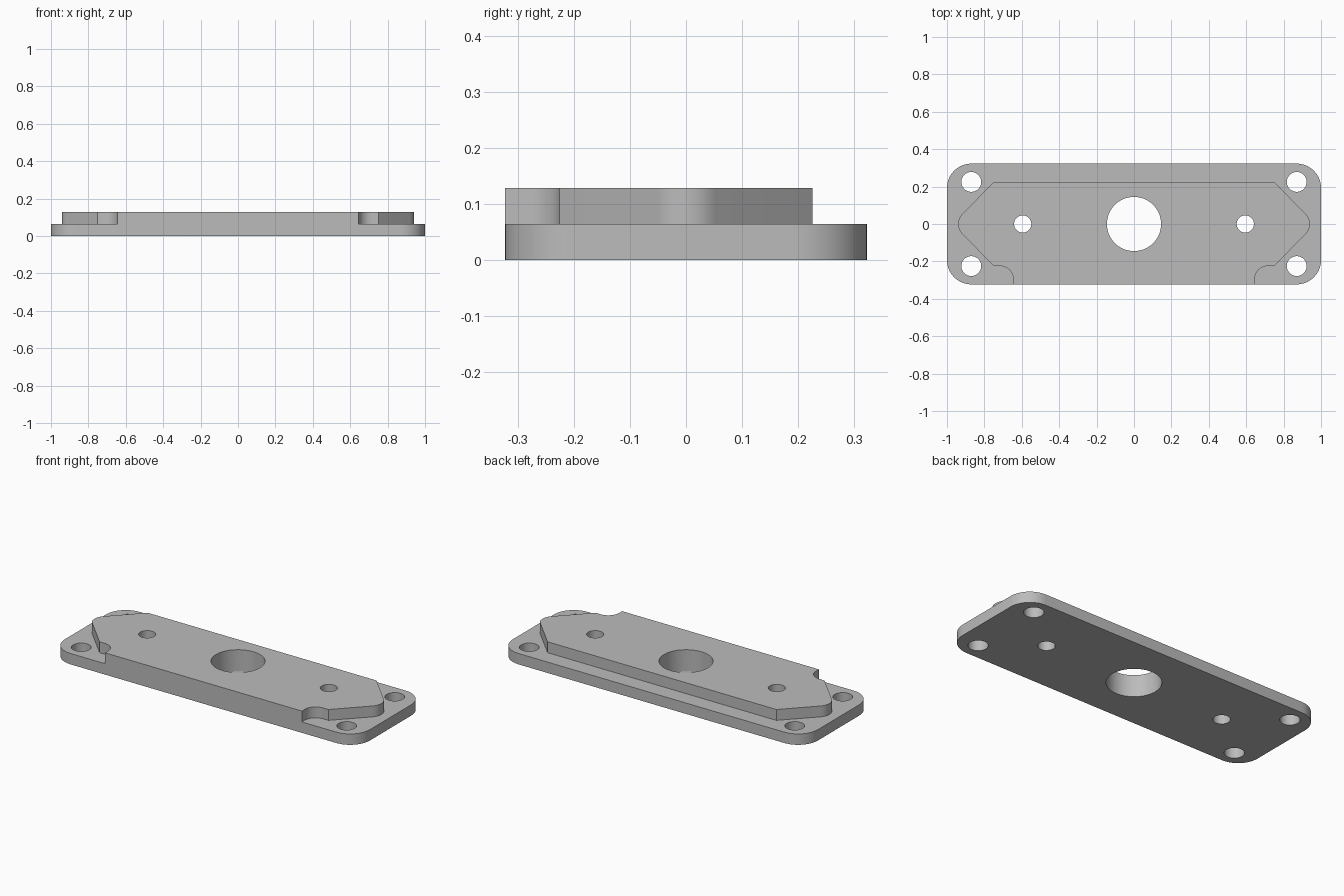
import bpy, bmesh
from math import cos, sin, radians

cube = bpy.data.objects.get("Cube")
if cube:
    bpy.data.objects.remove(cube, do_unlink=True)

HALF_DEPTH = 0.323
STEP = 0.0645
TOP = 0.129

grey = bpy.data.materials.new("metal_grey")
grey.use_nodes = True
colour = (0.5, 0.5, 0.5, 1)
grey.diffuse_color = colour
grey.node_tree.nodes["Principled BSDF"].inputs["Base Color"].default_value = colour


def arc(cx, cy, r, start, end, steps=10):
    angles = [radians(start + (end - start) * i / steps) for i in range(steps + 1)]
    return [(cx + r * cos(a), cy + r * sin(a)) for a in angles]


def prism(name, outline, z0, z1):
    """Extrude a closed 2D outline between two heights."""
    bm = bmesh.new()
    face = bm.faces.new([bm.verts.new((x, y, z0)) for x, y in outline])
    grown = bmesh.ops.extrude_face_region(bm, geom=[face])["geom"]
    verts = [g for g in grown if isinstance(g, bmesh.types.BMVert)]
    bmesh.ops.translate(bm, verts=verts, vec=(0, 0, z1 - z0))
    bmesh.ops.recalc_face_normals(bm, faces=bm.faces[:])
    mesh = bpy.data.meshes.new(name)
    bm.to_mesh(mesh)
    bm.free()
    mesh.materials.append(grey)
    obj = bpy.data.objects.new(name, mesh)
    bpy.context.collection.objects.link(obj)
    return obj


def combine(target, tool, operation):
    """Apply an exact boolean and discard the tool object."""
    mod = target.modifiers.new(operation, "BOOLEAN")
    mod.object, mod.operation, mod.solver = tool, operation, "EXACT"
    bpy.context.view_layer.objects.active = target
    bpy.ops.object.modifier_apply(modifier=mod.name)
    bpy.data.objects.remove(tool, do_unlink=True)


# Rounded base plate
r = 0.13
cx, cy = 1 - r, HALF_DEPTH - r
outline = (arc(cx, cy, r, 0, 90) + arc(-cx, cy, r, 90, 180)
           + arc(-cx, -cy, r, 180, 270) + arc(cx, -cy, r, 270, 360))
plate = prism("mounting_plate", outline, 0, STEP)

# Raised pad: pointed rounded ends, front edge flush with the plate
pad_y, tip_r = 0.225, 0.075
right = [(0.645, -HALF_DEPTH)]
right += arc(0.715, -pad_y - 0.07, 0.07, 180, 90)
right += [(0.75, -pad_y)]
right += arc(0.94 - tip_r, 0, tip_r, -45, 45)
right += [(0.75, pad_y)]
left = [(-x, y) for x, y in reversed(right)]
pad = prism("raised_pad", right + left, STEP / 2, TOP)
combine(plate, pad, "UNION")

# Central bore, two pin holes and four corner holes
holes = [(0, 0, 0.145)]
for side in (-1, 1):
    holes.append((side * 0.595, 0, 0.046))
    holes += [(side * 0.87, y, 0.053) for y in (-pad_y, pad_y)]
for x, y, radius in holes:
    cutter = prism("hole_cutter", arc(x, y, radius, 0, 360, 48)[:-1], -0.1, 0.3)
    cutter.hide_render = True
    combine(plate, cutter, "DIFFERENCE")

# Smooth curved walls, crisp edges
bpy.ops.object.select_all(action="DESELECT")
plate.select_set(True)
bpy.context.view_layer.objects.active = plate
bpy.ops.object.shade_smooth_by_angle(angle=radians(30))
